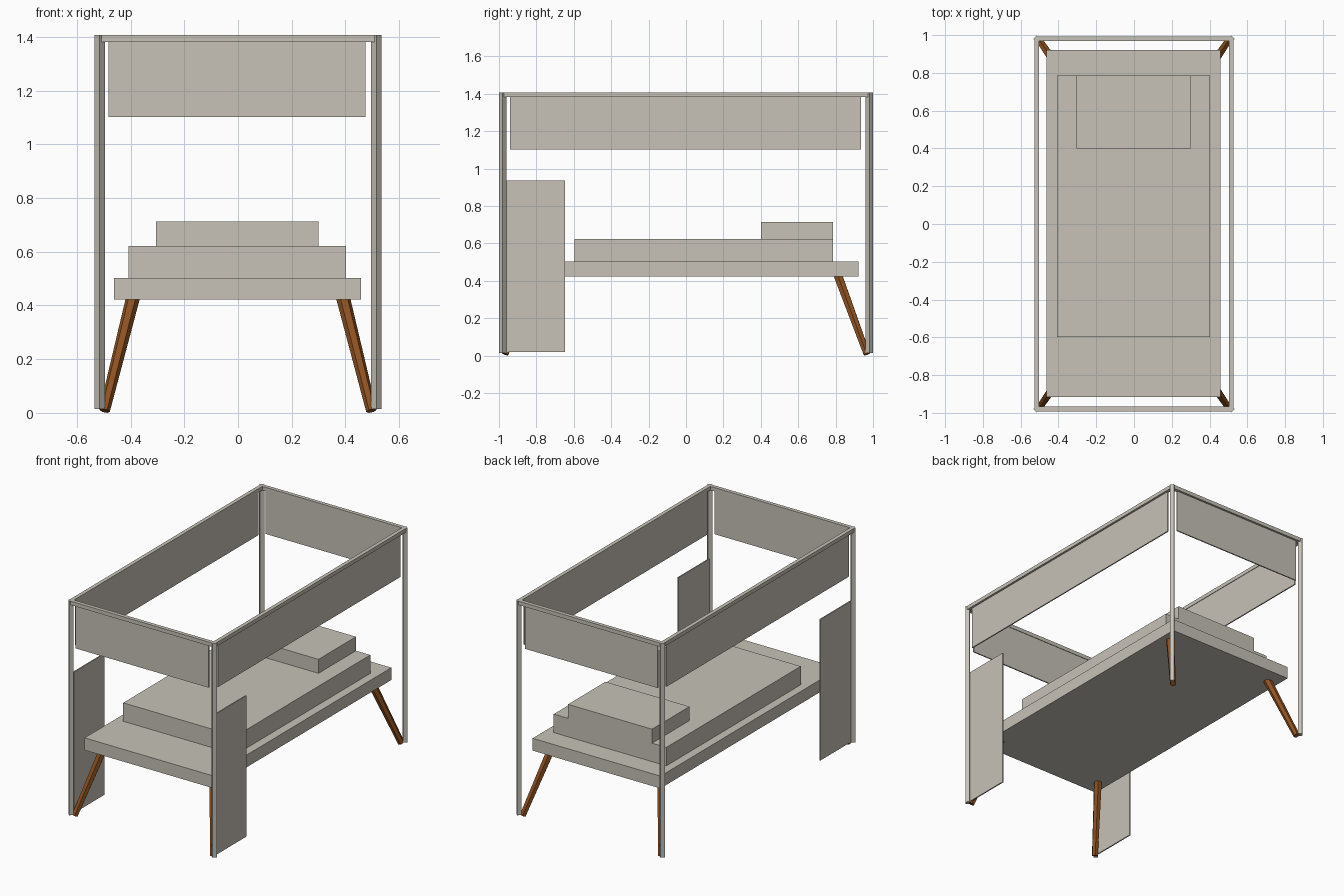
import bpy
from mathutils import Vector

cube = bpy.data.objects.get("Cube")
if cube:
    bpy.data.objects.remove(cube, do_unlink=True)


def material(name, rgb):
    mat = bpy.data.materials.new(name)
    mat.use_nodes = True
    color = (*rgb, 1)
    mat.diffuse_color = color
    mat.node_tree.nodes["Principled BSDF"].inputs["Base Color"].default_value = color
    return mat


stone = material("warm grey", (0.57, 0.54, 0.475))
wood = material("brown wood", (0.27, 0.085, 0.016))


def box(name, x, y, z):
    """Box spanning the given (low, high) ranges."""
    spans = (x, y, z)
    bpy.ops.mesh.primitive_cube_add(size=1, location=[(a + b) / 2 for a, b in spans])
    obj = bpy.context.object
    obj.name = name
    obj.scale = [b - a for a, b in spans]
    bpy.ops.object.transform_apply(location=False, rotation=False)
    obj.data.materials.append(stone)
    return obj


def bar(name, start, end, r_start, r_end, sides, mat):
    """Straight tapered prism between two points."""
    start, end = Vector(start), Vector(end)
    axis = end - start
    bpy.ops.mesh.primitive_cone_add(vertices=sides, radius1=r_start, radius2=r_end,
                                    depth=axis.length, location=(start + end) / 2)
    obj = bpy.context.object
    obj.name = name
    obj.rotation_mode = 'QUATERNION'
    obj.rotation_quaternion = axis.to_track_quat('Z', 'Y')
    obj.data.materials.append(mat)
    return obj


# Bed: platform, mattress and pillow
box("platform", (-0.462, 0.458), (-0.917, 0.922), (0.422, 0.502))
box("mattress", (-0.408, 0.402), (-0.597, 0.785), (0.502, 0.622))
box("pillow", (-0.305, 0.299), (0.40, 0.785), (0.622, 0.713))

# Canopy frame size
PX, PY, TOP = 0.515, 0.98, 1.407
RAIL, THIN = 0.0125, 0.004

for sx, side in ((-1, "right"), (1, "left")):
    x = sx * (PX - 0.005)
    # Rails, valances and standing panels along the sides
    box(f"{side}_rail", (sx * PX - RAIL, sx * PX + RAIL), (-PY, PY), (TOP - 2 * RAIL, TOP))
    box(f"{side}_valance", (x - THIN, x + THIN), (-0.942, 0.935), (1.102, TOP - RAIL))
    box(f"{side}_panel", (x - THIN, x + THIN), (-0.965, -0.647), (0.018, 0.935))
    for sy, end in ((-1, "front"), (1, "back")):
        # Corner posts and splayed legs
        bar(f"{end}_{side}_post", (sx * PX, sy * PY, 0.015), (sx * PX, sy * PY, TOP),
            0.019, 0.019, 4, stone)
        bar(f"{end}_{side}_leg", (sx * 0.497, sy * 0.967, 0.008), (sx * 0.391, sy * 0.812, 0.43),
            0.02, 0.026, 6, wood)

for sy, end in ((-1, "front"), (1, "back")):
    # Rails and valances across the ends
    y = sy * PY
    box(f"{end}_rail", (-PX, PX), (y - RAIL, y + RAIL), (TOP - 2 * RAIL, TOP))
    y = sy * (PY - 0.005)
    box(f"{end}_valance", (-0.482, 0.474), (y - THIN, y + THIN), (1.102, TOP - RAIL))
